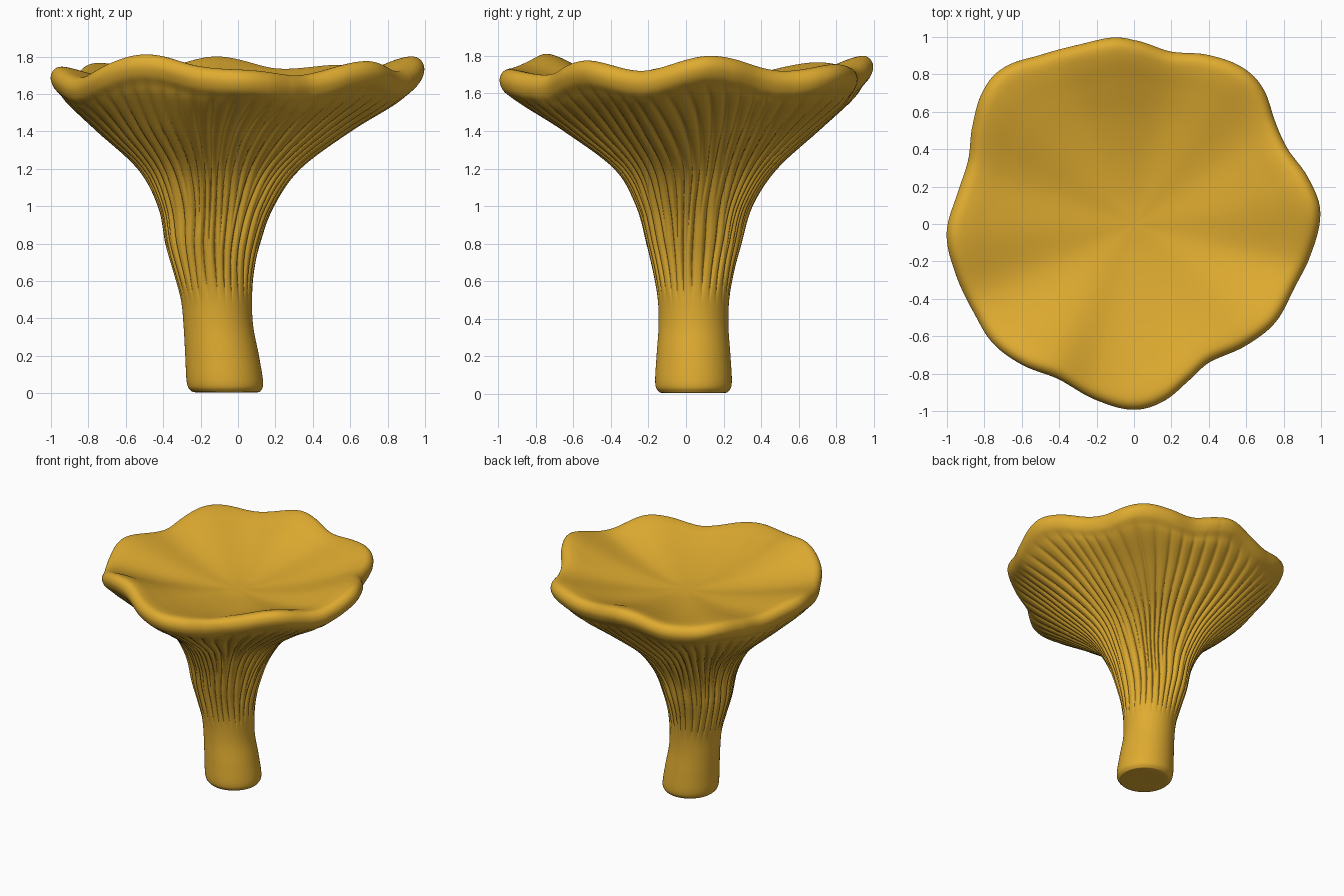
import bpy, bmesh, math

if "Cube" in bpy.data.objects:
    bpy.data.objects.remove(bpy.data.objects["Cube"])

N = 560      # samples around
STEP = 7     # samples between profile points

# rim outline: angle (deg), radius
RIM_R = [(4, .995), (15, .96), (26, .912), (36, .93), (47, 1.0), (55, 1.015), (66, .985), (78, .94),
         (90, .98), (96, 1.0), (107, 1.0), (119, 1.03), (130, 1.085), (138, 1.075), (150, 1.0),
         (159, .947), (170, .955), (183, 1.0), (196, .987), (209, .976), (220, .985), (231, .96),
         (244, .92), (258, .96), (270, .99), (279, .96), (290, .88), (299, .84), (313, .882),
         (325, .918), (338, .92), (348, .95)]
# rim height: angle (deg), z of the crest
RIM_Z = [(8, 1.80), (35, 1.72), (55, 1.755), (76, 1.735), (97, 1.80), (117, 1.735), (138, 1.765),
         (160, 1.70), (183, 1.745), (207, 1.69), (235, 1.81), (258, 1.745), (275, 1.725),
         (295, 1.70), (322, 1.775), (345, 1.72)]

# whole skin from base, up the stem and gills, over the lip, into the bowl:
# radius, z, centre x, centre y, rim influence, gill depth
PROFILE = [
    (.0, .005, -.06, .04, 0, 0), (.15, .004, -.06, .04, 0, 0), (.187, .014, -.065, .04, 0, 0),
    (.204, .06, -.07, .04, 0, 0), (.197, .2, -.085, .04, 0, 0), (.186, .36, -.105, .04, 0, 0),
    (.190, .5, -.115, .04, 0, .001), (.212, .65, -.13, .04, 0, .014), (.248, .8, -.135, .042, 0, .021),
    (.305, 1.0, -.118, .045, .03, .023), (.428, 1.2, -.10, .055, .1, .022),
    (.67, 1.4, -.07, .04, .35, .019), (.85, 1.535, -.025, .02, .7, .012),
    (.91, 1.59, -.005, .005, .92, .003), (.948, 1.63, 0, 0, 1, 0), (.965, 1.68, 0, 0, 1, 0),
    (.952, 1.722, 0, 0, 1, 0), (.915, 1.742, 0, 0, 1, 0), (.85, 1.732, 0, 0, .92, 0),
    (.73, 1.694, 0, 0, .68, 0), (.56, 1.645, 0, 0, .38, 0), (.36, 1.603, 0, 0, .14, 0),
    (.16, 1.577, 0, 0, .03, 0), (.0, 1.572, 0, 0, 0, 0)]


def catmull(a, b, c, d, t):
    return .5 * (2 * b + (c - a) * t + (2 * a - 5 * b + 4 * c - d) * t * t
                 + (3 * b - a - 3 * c + d) * t ** 3)


def periodic(table, deg):
    n = len(table)
    ext = [(table[i % n][0] + 360 * (i // n), table[i % n][1]) for i in range(-2, n + 3)]
    for i in range(1, len(ext) - 2):
        if ext[i][0] <= deg <= ext[i + 1][0]:
            t = (deg - ext[i][0]) / (ext[i + 1][0] - ext[i][0])
            return catmull(ext[i - 1][1], ext[i][1], ext[i + 1][1], ext[i + 2][1], t)


def groove(phase):
    return (1 - abs(math.sin(phase))) ** 1.6


# smooth the profile
rows = []
P = PROFILE
for i in range(len(P) - 1):
    q = [P[max(i - 1, 0)], P[i], P[i + 1], P[min(i + 2, len(P) - 1)]]
    for s in range(STEP):
        rows.append([catmull(*[k[j] for k in q], s / STEP) for j in range(6)])
rows.append(list(P[-1]))

angles = [2 * math.pi * k / N for k in range(N)]
rim_r = [periodic(RIM_R, math.degrees(a)) for a in angles]
rim_z = [periodic(RIM_Z, math.degrees(a)) for a in angles]

bm = bmesh.new()
rings = []
for i, (r, z, cx, cy, w, g) in enumerate(rows):
    if i in (0, len(rows) - 1):
        rings.append([bm.verts.new((cx, cy, z))])
        continue
    dr, dz = rows[i + 1][0] - rows[i - 1][0], rows[i + 1][1] - rows[i - 1][1]
    ln = math.hypot(dr, dz) or 1
    ring = []
    for k, a in enumerate(angles):
        rad = r * (1 - w + w * rim_r[k] / .962)
        h = z + w * (rim_z[k] - 1.742)
        if g > 0:
            # gills wander a little and fork in two on the way up
            ph = 14 * a + .55 * math.sin(3 * a + 4 * z) + .3 * math.sin(7 * a - 6 * z)
            fork = min(1, max(0, (z - .85 - .15 * math.sin(5 * a)) / .35))
            d = g * ((1 - fork) * groove(ph) + fork * groove(2 * ph) - .3)
            rad -= d * dz / ln
            h += d * dr / ln
        ring.append(bm.verts.new((cx + rad * math.cos(a), cy + rad * math.sin(a), h)))
    rings.append(ring)

for lo, hi in zip(rings, rings[1:]):
    for k in range(N):
        m = (k + 1) % N
        if len(lo) == 1:
            bm.faces.new((lo[0], hi[m], hi[k]))
        elif len(hi) == 1:
            bm.faces.new((lo[k], lo[m], hi[0]))
        else:
            bm.faces.new((lo[k], lo[m], hi[m], hi[k]))
for f in bm.faces:
    f.smooth = True
bmesh.ops.recalc_face_normals(bm, faces=bm.faces[:])

# the mushroom object
mesh = bpy.data.meshes.new("mushroom")
bm.to_mesh(mesh)
bm.free()
mushroom = bpy.data.objects.new("mushroom", mesh)
bpy.context.collection.objects.link(mushroom)
mat = bpy.data.materials.new("golden yellow")
mat.diffuse_color = (.74, .41, .03, 1)
mat.use_nodes = True
mat.node_tree.nodes["Principled BSDF"].inputs["Base Color"].default_value = mat.diffuse_color
mesh.materials.append(mat)
